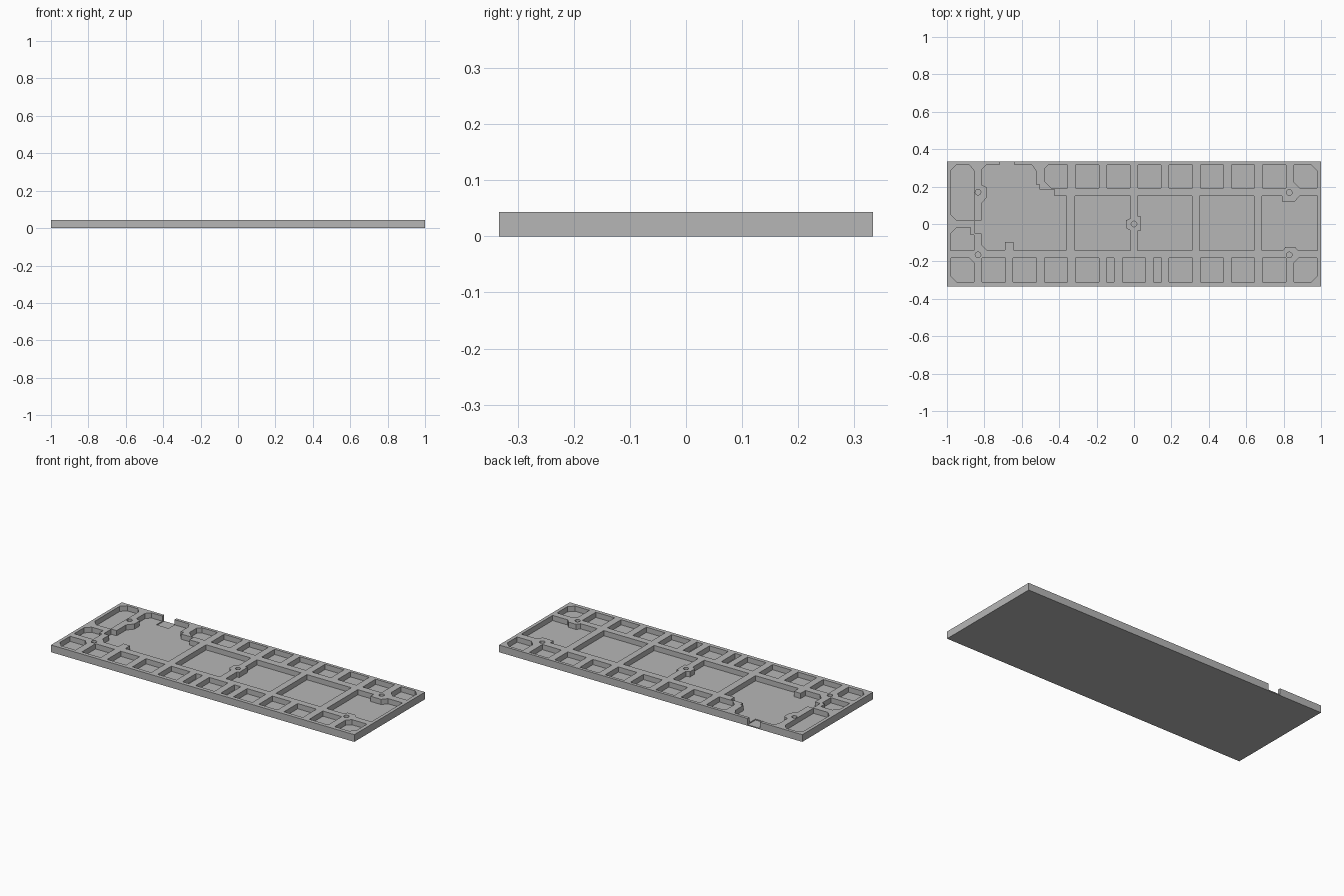
import bpy
import bmesh
import math

TOP = 0.043          # plate thickness
FLOOR = 0.012        # height of the pocket floors
NOTCH_FLOOR = 0.006  # height of the cable notch floor

default_cube = bpy.data.objects.get("Cube")
if default_cube:
    bpy.data.objects.remove(default_cube, do_unlink=True)

grey = bpy.data.materials.new("light grey")
grey.use_nodes = True
colour = (0.47, 0.47, 0.47, 1)
grey.diffuse_color = colour
grey.node_tree.nodes["Principled BSDF"].inputs["Base Color"].default_value = colour


def prisms(name, outlines, low, high):
    """One object holding an upright prism for every outline."""
    bm = bmesh.new()
    for outline in outlines:
        face = bm.faces.new([bm.verts.new((x, y, low)) for x, y in outline])
        grown = bmesh.ops.extrude_face_region(bm, geom=[face])["geom"]
        moved = [v for v in grown if isinstance(v, bmesh.types.BMVert)]
        bmesh.ops.translate(bm, verts=moved, vec=(0, 0, high - low))
    bmesh.ops.recalc_face_normals(bm, faces=bm.faces)
    mesh = bpy.data.meshes.new(name)
    bm.to_mesh(mesh)
    bm.free()
    mesh.materials.append(grey)
    obj = bpy.data.objects.new(name, mesh)
    bpy.context.collection.objects.link(obj)
    return obj


def box(left, right, low, high, cuts=()):
    """Rectangle outline; cuts maps a corner index to its chamfer size."""
    cuts = dict(cuts)
    corners = [(left, low), (right, low), (right, high), (left, high)]
    outline = []
    for i, (x, y) in enumerate(corners):
        c = cuts.get(i, 0)
        if not c:
            outline.append((x, y))
            continue
        for px, py in (corners[i - 1], corners[(i + 1) % 4]):
            outline.append((x + c * ((px > x) - (px < x)),
                            y + c * ((py > y) - (py < y))))
    return outline


def circle(x, y, radius, sides=24):
    turn = math.tau / sides
    return [(x + radius * math.cos(i * turn), y + radius * math.sin(i * turn))
            for i in range(sides)]


def carve(target, cutter):
    cutter.hide_render = True
    mod = target.modifiers.new("carve", 'BOOLEAN')
    mod.operation = 'DIFFERENCE'
    mod.solver = 'EXACT'
    mod.object = cutter
    bpy.context.view_layer.objects.active = target
    bpy.ops.object.modifier_apply(modifier=mod.name)
    bpy.data.objects.remove(cutter, do_unlink=True)


pockets = []
PITCH = 1 / 6
HALF = 0.062

# Back row of small pockets
for i in range(9):
    x = -0.417 + i * PITCH
    cuts = {0: 0.03} if i == 0 else {}
    if i == 8:
        cuts = {0: 0.03, 2: 0.03}
    if i == 0:
        cuts = {0: 0.035, 3: 0.02}
    pockets.append(box(x - HALF, x + HALF, 0.193, 0.315, cuts))

# Front row, with two narrow slots around the middle pocket
for i in range(12):
    x = -0.917 + i * PITCH
    if i in (5, 6):
        continue
    cuts = {0: {0: 0.03, 2: 0.025}, 11: {1: 0.03, 3: 0.025}}.get(i, {})
    pockets.append(box(x - HALF, x + HALF, -0.31, -0.182, cuts))
pockets.append(box(-HALF, HALF, -0.31, -0.182))
for x in (-0.127, 0.125):
    pockets.append(box(x - 0.021, x + 0.021, -0.31, -0.182))

# Large pockets, stepped back where they meet a screw boss
LOW, HIGH = -0.143, 0.15
pockets.append([(-0.315, LOW), (-0.02, LOW), (-0.02, -0.035), (-0.042, -0.022),
                (-0.042, 0.02), (-0.02, 0.03), (-0.02, HIGH), (-0.315, HIGH)])
pockets.append([(0.02, LOW), (0.31, LOW), (0.31, HIGH), (0.02, HIGH),
                (0.02, 0.042), (0.034, 0.042), (0.034, -0.037), (0.02, -0.037)])
pockets.append(box(0.35, 0.642, LOW, HIGH))
pockets.append([(0.685, LOW), (0.795, LOW), (0.81, -0.122), (0.86, -0.122),
                (0.88, LOW), (0.98, LOW), (0.98, HIGH), (0.885, HIGH),
                (0.86, 0.12), (0.79, 0.12), (0.79, HIGH), (0.685, HIGH)])

# Irregular pockets at the right-hand end
pockets.append([(-0.95, 0.315), (-0.88, 0.315), (-0.855, 0.285), (-0.855, 0.02),
                (-0.95, 0.02), (-0.98, 0.05), (-0.98, 0.285)])
pockets.append([(-0.95, -0.02), (-0.875, -0.02), (-0.875, -0.06), (-0.855, -0.06),
                (-0.855, LOW), (-0.98, LOW), (-0.98, -0.05)])
pockets.append([(-0.79, 0.315), (-0.815, 0.29), (-0.815, 0.21), (-0.785, 0.195),
                (-0.785, 0.145), (-0.815, 0.11), (-0.815, 0.02), (-0.85, 0.02),
                (-0.85, -0.05), (-0.815, -0.05), (-0.815, -0.11), (-0.785, -0.14),
                (-0.69, -0.14), (-0.69, -0.095), (-0.645, -0.095), (-0.645, -0.14),
                (-0.36, -0.14), (-0.36, HIGH), (-0.425, HIGH), (-0.425, 0.185),
                (-0.505, 0.185), (-0.505, 0.21), (-0.525, 0.21), (-0.525, 0.285),
                (-0.545, 0.315)])

# Screw holes
for x, y in [(-0.834, 0.17), (-0.834, -0.165), (0, 0), (0.83, 0.168), (0.83, -0.165)]:
    pockets.append(circle(x, y, 0.015))

plate = prisms("pocketed_plate", [box(-1, 1, -0.333, 0.333)], 0, TOP)
carve(plate, prisms("pocket_cutter", pockets, FLOOR, TOP + 0.05))

# Cable notch through the back edge
notch = box(-0.72, -0.64, 0.26, 0.4)
carve(plate, prisms("notch_cutter", [notch], NOTCH_FLOOR, TOP + 0.05))
